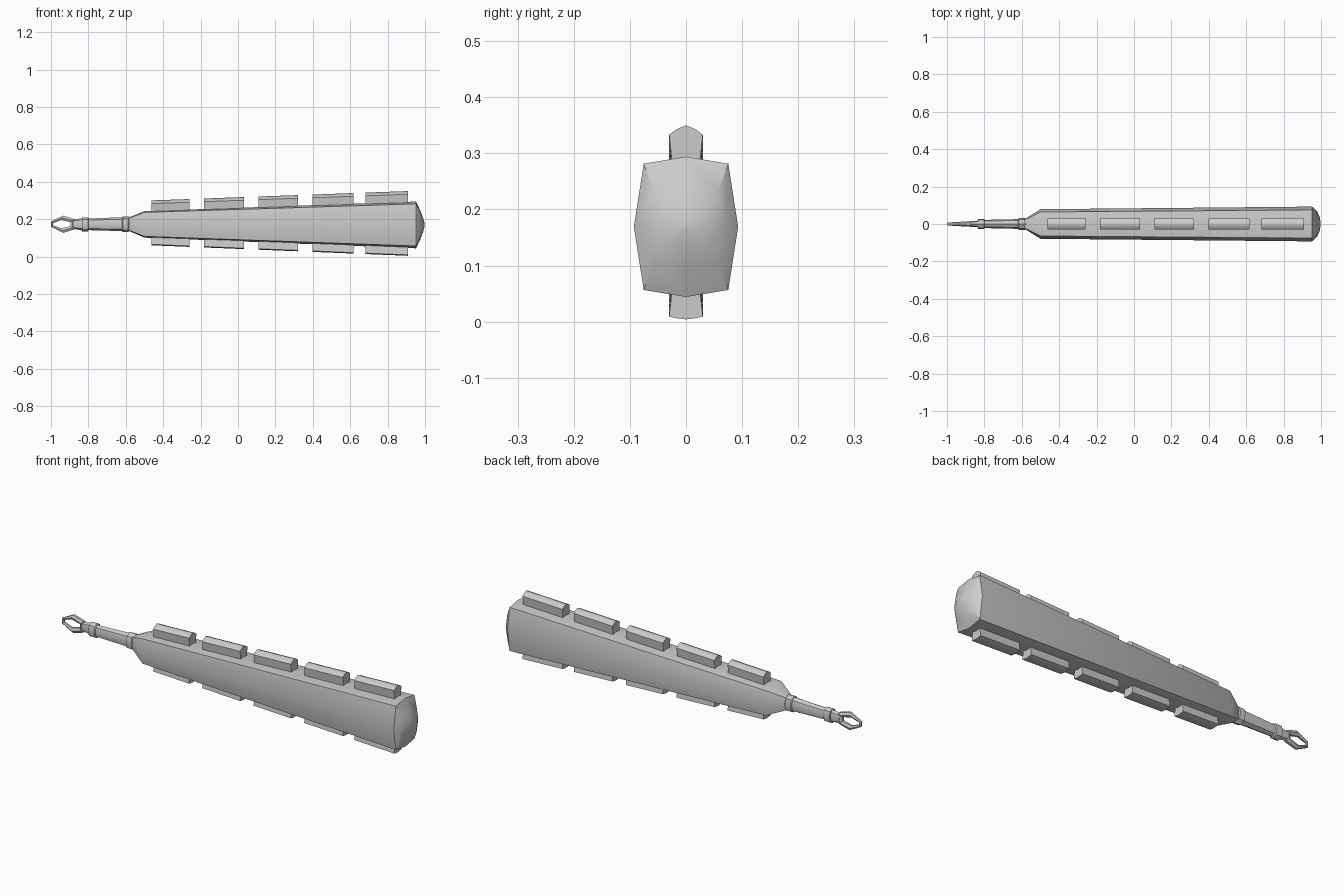
import bpy, bmesh

if "Cube" in bpy.data.objects:
    bpy.data.objects.remove(bpy.data.objects["Cube"])

CZ = 0.17


def finish(name, bm, angle=0.6):
    bmesh.ops.recalc_face_normals(bm, faces=bm.faces)
    me = bpy.data.meshes.new(name)
    bm.to_mesh(me)
    bm.free()
    ob = bpy.data.objects.new(name, me)
    bpy.context.collection.objects.link(ob)
    bpy.ops.object.select_all(action='DESELECT')
    ob.select_set(True)
    bpy.context.view_layer.objects.active = ob
    bpy.ops.object.shade_smooth_by_angle(angle=angle)
    return ob


def loft(name, rings, closed=False, angle=0.6):
    """Skin a list of equal-length point rings; cap the ends unless closed."""
    bm = bmesh.new()
    vs = [[bm.verts.new(p) for p in r] for r in rings]
    n = len(vs[0])
    pairs = list(zip(vs, vs[1:])) + ([(vs[-1], vs[0])] if closed else [])
    for a, b in pairs:
        for i in range(n):
            j = (i + 1) % n
            bm.faces.new((a[i], a[j], b[j], b[i]))
    if not closed:
        bm.faces.new(vs[0])
        bm.faces.new(vs[-1])
    return finish(name, bm, angle)


# unit cross-section of the club: flattened eight-sided box
SECTION = [(0, 1), (.81, .9), (1, 0), (.81, -.9), (0, -1), (-.81, -.9), (-1, 0), (-.81, .9)]
OCT = [(0, 1), (.72, .72), (1, 0), (.72, -.72), (0, -1), (-.72, -.72), (-1, 0), (-.72, .72)]


def sections(shape, stations):
    return [[(x, y * hy, cz + z * hz) for y, z in shape] for x, hy, hz, cz in stations]


# tapered wooden body with domed end
loft("club_body", sections(SECTION, [
    (-.585, .026, .035, .173), (-.50, .079, .071, .172), (.952, .093, .125, .169),
    (.978, .07, .07, .169), (.992, .04, .03, .169), (.998, .006, .006, .169)]))

# grip with a collar at each end
loft("grip", sections(OCT, [
    (-.835, .028, .038, .172), (-.802, .028, .038, .172), (-.798, .022, .031, .172),
    (-.62, .026, .037, .173), (-.616, .033, .042, .173), (-.587, .033, .042, .173),
    (-.578, .026, .036, .173)]))

# pommel loop: outer and inner outline swept with a six-sided rim
outer = [(-1, .014), (-.935, .046), (-.875, .028), (-.875, -.028), (-.935, -.046), (-1, -.014)]
inner = [(-.988, .006), (-.945, .022), (-.896, .011), (-.896, -.011), (-.945, -.022), (-.988, -.006)]
rings = []
for (ox, oz), (ix, iz) in zip(outer, inner):
    h = .008 + (ox + 1) * .05
    rim = [(0, -.5), (0, .5), (.5, 1), (1, .5), (1, -.5), (.5, -1)]
    rings.append([(ox + (ix - ox) * t, s * h, .173 + oz + (iz - oz) * t) for t, s in rim])
loft("pommel_loop", rings, closed=True)
loft("pommel_stem", sections(OCT, [(-.882, .014, .024, .173), (-.83, .018, .033, .172)]))

# five blades along each narrow edge
SPANS = [(-.462, -.258), (-.183, .033), (.11, .322), (.398, .618), (.683, .91)]


def edge(x, side):
    t = (x + .462) / 1.372
    return .300 + .050 * t if side > 0 else .060 - .056 * t


for side, label in ((1, "upper"), (-1, "lower")):
    for k, (x0, x1) in enumerate(SPANS):
        corner, peak = (.017, .075) if side > 0 else (.005, .06)
        prof = [(0, 0), (.018, corner * .45), (.03, corner), (.024, peak),
                (-.024, peak), (-.03, corner), (-.018, corner * .45)]
        loft(f"{label}_blade_{k + 1}",
             [[(x, y, edge(x, side) - side * d) for y, d in prof] for x in (x0, x1)], angle=.9)
